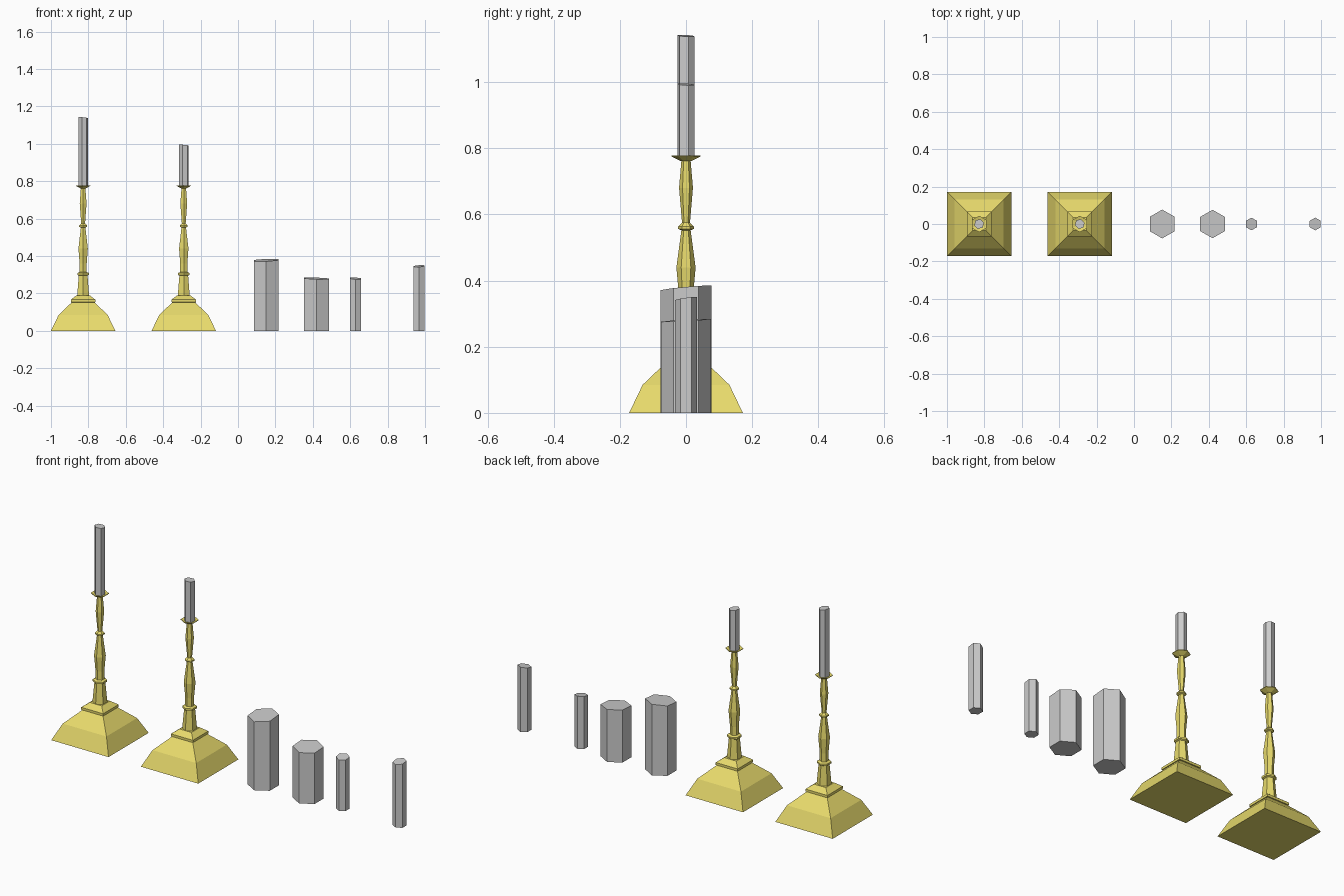
import bpy, bmesh
from math import cos, sin, radians, sqrt

if "Cube" in bpy.data.objects:
    bpy.data.objects.remove(bpy.data.objects["Cube"])

gold = bpy.data.materials.new("gold")
gold.diffuse_color = (0.8, 0.7, 0.15, 1)
gold.use_nodes = True
gold.node_tree.nodes["Principled BSDF"].inputs["Base Color"].default_value = gold.diffuse_color


def lathe(name, profile, x, sides=6, turn=30, tilt=(0, 0), mat=None):
    """Flat-faced solid from stacked polygon rings (radius, z); tilt slants the top."""
    bm = bmesh.new()
    rings = []
    for k, (r, z) in enumerate(profile):
        ring = []
        for i in range(sides):
            a = radians(turn + 360 * i / sides)
            px, py = r * cos(a), r * sin(a)
            dz = px * tilt[0] + py * tilt[1] if k == len(profile) - 1 else 0
            ring.append(bm.verts.new((px, py, z + dz)))
        rings.append(ring)
    for lo, hi in zip(rings, rings[1:]):
        for i in range(sides):
            j = (i + 1) % sides
            bm.faces.new((lo[i], lo[j], hi[j], hi[i]))
    bm.faces.new(rings[0][::-1])
    bm.faces.new(rings[-1])
    me = bpy.data.meshes.new(name)
    bm.to_mesh(me)
    bm.free()
    ob = bpy.data.objects.new(name, me)
    ob.location.x = x
    if mat:
        me.materials.append(mat)
    bpy.context.collection.objects.link(ob)
    return ob


# square foot: (half width, z)
foot = [(.172, 0), (.131, .085), (.061, .152), (.066, .153),
        (.066, .166), (.036, .189)]
# hexagonal turned stem: (radius, z)
stem = [(.037, .185), (.027, .295), (.036, .299), (.036, .309), (.022, .314),
        (.022, .36), (.029, .44), (.014, .552), (.024, .556), (.024, .563),
        (.012, .575), (.021, .68), (.014, .763)]
pan = [(.016, .761), (.044, .775), (.044, .778), (.024, .773)]

# two candlesticks with their candles
for tag, x, top in (("tall", -.828, 1.14), ("short", -.29, .993)):
    lathe(tag + "_stick_foot", [(h * sqrt(2), z) for h, z in foot], x, 4, 45, mat=gold)
    lathe(tag + "_stick_stem", stem, x, mat=gold)
    lathe(tag + "_stick_drip_pan", pan, x, mat=gold)
    lathe(tag + "_stick_candle", [(.027, .77), (.027, top)], x, turn=15, tilt=(-.1, -.05))

# loose candles with slightly slanted tops
for name, x, r, h, tilt in (
        ("thick_candle_tall", .151, .077, .378, (.04, .09)),
        ("thick_candle_short", .42, .076, .28, (-.03, .06)),
        ("thin_candle_short", .628, .034, .28, (-.06, .15)),
        ("thin_candle_tall", .969, .034, .346, (.06, .15))):
    lathe(name, [(r, 0), (r, h)], x, tilt=tilt)
